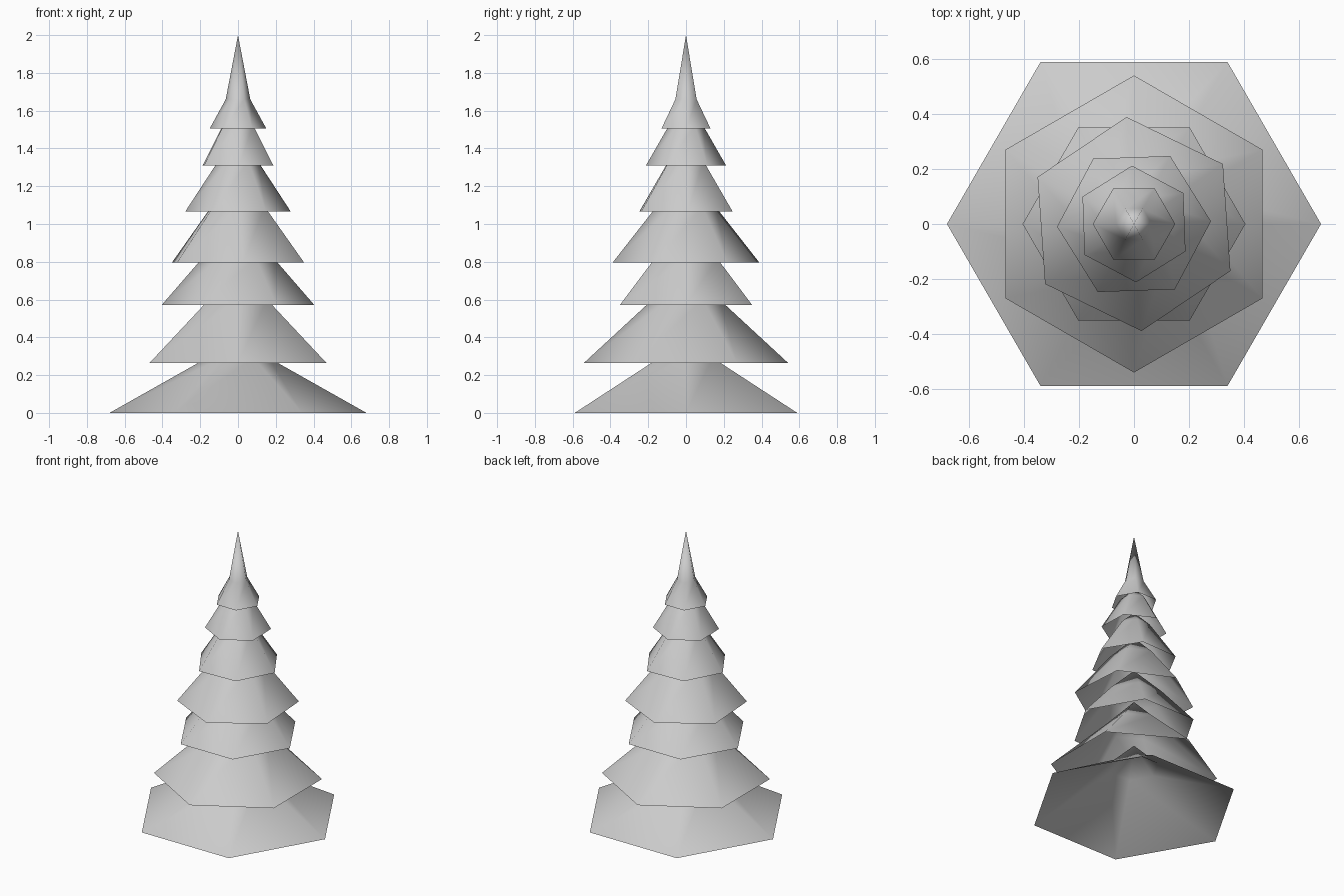
import bpy
import bmesh
from math import cos, sin, radians

SIDES = 6

cube = bpy.data.objects.get("Cube")
if cube:
    bpy.data.objects.remove(cube, do_unlink=True)

# Single plain grey for the whole tree
grey = bpy.data.materials.new("plain_grey")
grey.use_nodes = True
colour = (0.6, 0.6, 0.6, 1)
grey.diffuse_color = colour
grey.node_tree.nodes["Principled BSDF"].inputs["Base Color"].default_value = colour


def tier(name, base, rim, neck_z, neck, tip, turn):
    """Open six-sided skirt that narrows to a neck, then to a point."""
    bm = bmesh.new()

    def ring(radius, z):
        angles = [radians(turn + 360 * i / SIDES) for i in range(SIDES)]
        return [bm.verts.new((radius * cos(a), radius * sin(a), z)) for a in angles]

    low, high = ring(rim, base), ring(neck, neck_z)
    point = bm.verts.new((0, 0, tip))
    for i in range(SIDES):
        j = (i + 1) % SIDES
        bm.faces.new((low[i], low[j], high[j], high[i]))
        bm.faces.new((high[i], high[j], point))
    for face in bm.faces:
        face.smooth = True
    mesh = bpy.data.meshes.new(name)
    bm.to_mesh(mesh)
    bm.free()
    mesh.materials.append(grey)
    bpy.context.collection.objects.link(bpy.data.objects.new(name, mesh))


# Skirts from the ground up: base height, rim radius, neck radius, turn
skirts = [
    (0.0, 0.68, 0.21, 0),
    (0.265, 0.54, 0.21, 30),
    (0.57, 0.405, 0.21, 0),
    (0.795, 0.39, 0.178, 34),
    (1.065, 0.28, 0.12, 2),
    (1.31, 0.212, 0.10, 32),
]
tops = [s[0] for s in skirts[1:]] + [1.505]

for n, ((base, rim, neck, turn), top) in enumerate(zip(skirts, tops), 1):
    # Carry the slope a little way up inside the skirt above
    rise = (top - base) * 0.1
    inner = neck - (rim - neck) * 0.1
    tier(f"branch_tier_{n}", base, rim, top + rise, inner, top + rise + inner, turn)

# Crown with its tall spire
tier("crown_spire", 1.505, 0.15, 1.66, 0.065, 2.0, 0)
